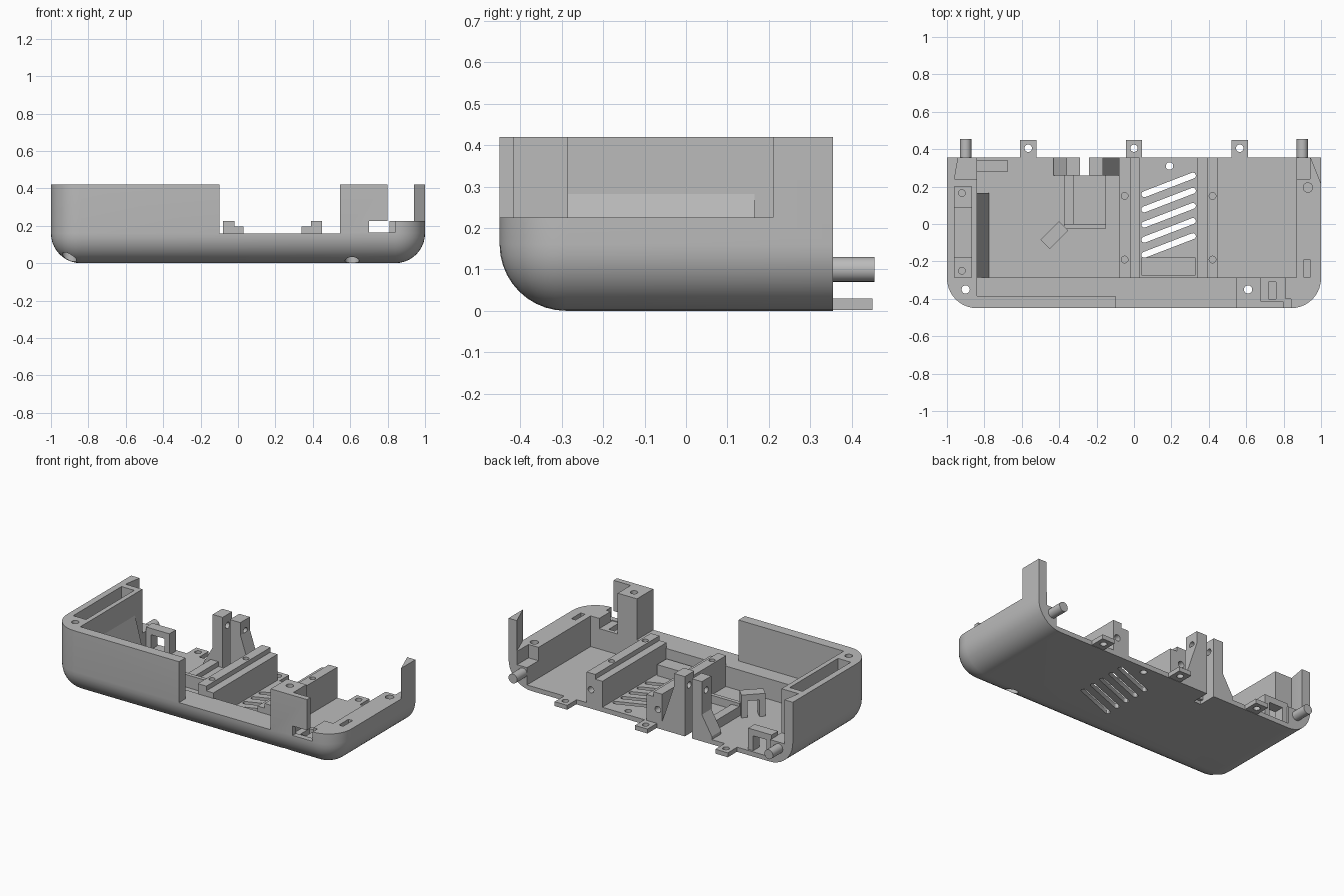
import bpy, bmesh, math
from mathutils import Matrix, Vector

if "Cube" in bpy.data.objects:
    bpy.data.objects.remove(bpy.data.objects["Cube"])

grey = bpy.data.materials.new("plain grey")
grey.use_nodes = True
grey.diffuse_color = (0.5, 0.5, 0.5, 1)
for node in grey.node_tree.nodes:
    if node.type == 'BSDF_PRINCIPLED':
        node.inputs["Base Color"].default_value = (0.5, 0.5, 0.5, 1)


def finish(name, bm):
    bmesh.ops.recalc_face_normals(bm, faces=bm.faces)
    mesh = bpy.data.meshes.new(name)
    bm.to_mesh(mesh)
    bm.free()
    mesh.materials.append(grey)
    ob = bpy.data.objects.new(name, mesh)
    bpy.context.collection.objects.link(ob)
    return ob


def prism(name, pts, lo, hi, axis='Z'):
    """Extrude an outline along z, or an (x, z) outline along y."""
    place = (lambda a, b, h: (a, b, h)) if axis == 'Z' else (lambda a, b, h: (a, h, b))
    bm = bmesh.new()
    low = [bm.verts.new(place(a, b, lo)) for a, b in pts]
    top = [bm.verts.new(place(a, b, hi)) for a, b in pts]
    bm.faces.new(low)
    bm.faces.new(top)
    n = len(pts)
    for i in range(n):
        j = (i + 1) % n
        bm.faces.new((low[i], low[j], top[j], top[i]))
    return finish(name, bm)


def box(name, x0, x1, y0, y1, z0, z1):
    return prism(name, [(x0, y0), (x1, y0), (x1, y1), (x0, y1)], z0, z1)


def rod(name, centre, radius, length, axis='Z', sides=24):
    bm = bmesh.new()
    turn = {'Z': Matrix(), 'X': Matrix.Rotation(math.pi / 2, 4, 'Y'),
            'Y': Matrix.Rotation(math.pi / 2, 4, 'X')}[axis]
    bmesh.ops.create_cone(bm, cap_ends=True, segments=sides, radius1=radius,
                          radius2=radius, depth=length,
                          matrix=Matrix.Translation(centre) @ turn)
    return finish(name, bm)


def slot(name, a, b, radius, z0, z1):
    """Slot cutter with round ends running from a to b."""
    a, b = Vector(a), Vector(b)
    heading = math.atan2(b.y - a.y, b.x - a.x)
    pts = []
    for end, start in ((b, heading - math.pi / 2), (a, heading + math.pi / 2)):
        for i in range(7):
            t = start + math.pi * i / 6
            pts.append((end.x + radius * math.cos(t), end.y + radius * math.sin(t)))
    return prism(name, pts, z0, z1)


def cut(target, *cutters):
    bpy.context.view_layer.objects.active = target
    for c in cutters:
        mod = target.modifiers.new("cut", 'BOOLEAN')
        mod.operation = 'DIFFERENCE'
        mod.solver = 'EXACT'
        mod.object = c
        bpy.ops.object.modifier_apply(modifier=mod.name)
        bpy.data.objects.remove(c)


def smooth(ob):
    bpy.ops.object.select_all(action='DESELECT')
    ob.select_set(True)
    bpy.context.view_layer.objects.active = ob
    bpy.ops.object.shade_smooth_by_angle(angle=math.radians(30))


# Outer shell: block with rounded front corners and rounded lower edges
FLOOR, LEDGE, RIM, TOP = 0.03, 0.16, 0.225, 0.42
BACK, INNER = 0.355, -0.285
bm = bmesh.new()
bmesh.ops.create_cube(bm, size=1, matrix=Matrix.Translation(
    (0, (BACK - 0.45) / 2, TOP / 2)) @ Matrix.Diagonal((2, BACK + 0.45, TOP, 1)))
edges = []
for e in bm.edges:
    m = (e.verts[0].co + e.verts[1].co) / 2
    low, front, side = m.z < 0.01, m.y < -0.44, abs(m.x) > 0.99
    if (low and (front or side)) or (front and side):
        edges.append(e)
bmesh.ops.bevel(bm, geom=edges, offset=0.16, segments=10, profile=0.5, affect='EDGES')
shell = finish("shell", bm)

# Cavity, ledges, side pocket and openings
cut(shell,
    box("cavity", -0.84, 0.87, INNER, 0.5, FLOOR, 1),
    box("front_ledge", -0.84, -0.1, -0.385, -0.27, LEDGE, 1),
    box("front_opening", -0.1, 0.545, -0.6, -0.27, LEDGE, 1),
    box("post_recess", 0.68, 0.81, -0.415, -0.27, LEDGE, 1),
    box("corner_top", 0.8, 1.1, -0.6, -0.27, RIM, 1),
    box("right_rim", 0.86, 1.1, -0.28, 0.21, RIM, 1),
    box("port", 0.7, 0.84, -0.6, -0.4, 0.165, RIM),
    prism("right_back_top", [(0.8, 0.2), (1.1, 0.2), (1.1, 0.21), (1, 0.21), (0.94, 0.36),
                             (0.94, 0.5), (0.8, 0.5)], RIM, 1),
    box("right_back_step", 0.8, 0.94, 0.24, 0.5, 0.14, 1),
    box("left_pocket", -0.96, -0.87, INNER, 0.2, RIM, 1),
    prism("left_back_step", [(-0.96, 0.24), (-0.8, 0.24), (-0.8, 0.5), (-0.94, 0.5),
                             (-0.94, 0.355)], 0.14, 1),
    box("floor_notch", -0.29, -0.24, 0.24, 0.5, -0.1, 0.1))

# Screw holes, rim holes and vent slots
for x in (-0.9, 0.61):
    cut(shell, rod("screw_hole", (x, -0.35, 0.3), 0.022, 1),
        rod("counterbore", (x, -0.35, 0), 0.038, 0.2))
cut(shell, rod("rim_hole", (0.93, 0.195, 0.2), 0.025, 0.2),
    box("rim_slot", 0.91, 0.94, -0.285, -0.19, 0.15, 0.5),
    box("post_slot", 0.72, 0.76, -0.4, -0.31, 0.1, 0.5),
    rod("floor_hole", (0.19, 0.31, 0), 0.02, 0.3))
for i in range(5):
    y = -0.165 + 0.081 * i
    cut(shell, slot("vent", (0.055, y), (0.315, y + 0.1), 0.016, -0.1, 0.1))
smooth(shell)

# Rear tabs and pegs
for i, x in enumerate((-0.565, 0, 0.565)):
    tab = box(f"rear_tab_{i + 1}", x - 0.044, x + 0.044, 0.345, 0.45, 0.002, 0.03)
    cut(tab, rod("tab_hole", (x, 0.405, 0), 0.02, 0.2))
for side, x in (("right", -0.9), ("left", 0.9)):
    smooth(rod(f"{side}_peg", (x, 0.385, 0.1), 0.03, 0.14, 'Y'))

# Two stepped rails mirrored about the middle of the vent area
MID = 0.185
for name, s in (("right_rail", -1), ("left_rail", 1)):
    profile = [(MID + s * d, z) for d, z in (
        (0.155, 0.02), (0.265, 0.02), (0.265, RIM), (0.205, RIM), (0.205, 0.195), (0.155, 0.195))]
    rail = prism(name, profile, INNER - 0.005, BACK, 'Y')
    cx = MID + s * 0.235
    cut(rail, rod("end_hole", (cx, 0.355, 0.12), 0.02, 0.16, 'Y'),
        *[rod("rail_hole", (cx, y, 0.22), 0.018, 0.16) for y in (-0.19, 0.15)])
box("vent_block", 0.04, 0.33, -0.275, -0.18, 0.02, 0.1)

# Rear clip posts with sloping braces
for name, x0, x1, foot, rise in (("right_post", -0.36, -0.29, -0.43, 0.17),
                                 ("left_post", -0.24, -0.165, -0.08, 0.3)):
    post = box(name, x0, x1, 0.26, BACK, 0.01, 0.38)
    cut(post, rod("post_hole", ((x0 + x1) / 2, 0.31, 0.31), 0.02, 0.3, 'X'))
    root = x0 if foot < x0 else x1
    prism(name + "_brace", [(root, 0.02), (foot, 0.02), (foot, 0.05), (root, rise)],
          0.26, BACK, 'Y')

# Low tray in front of the posts
box("tray", -0.32, -0.15, 0, 0.26, 0.02, 0.06)
box("tray_side", -0.375, -0.32, 0, 0.26, 0.02, 0.09)
box("tray_front", -0.375, -0.15, -0.025, 0, 0.02, 0.11)


# Arched brackets
def arch(name, x, y, length, depth, height, angle):
    w, h = length / 2, height
    outline = [(-w, 0), (-w, h), (w, h), (w, 0), (w - 0.035, 0), (w - 0.035, h - 0.04),
               (0.035 - w, h - 0.04), (0.035 - w, 0)]
    ob = prism(name, outline, -depth / 2, depth / 2, 'Y')
    ob.location = (x, y, 0.025)
    ob.rotation_euler.z = angle


arch("angled_bracket", -0.425, -0.06, 0.14, 0.07, 0.15, math.radians(45))
arch("corner_bracket", -0.76, 0.31, 0.165, 0.065, 0.14, 0)

# Sloping inner brace and pocket blocks along the tall side
prism("side_brace", [(-0.845, 0.02), (-0.775, 0.02), (-0.775, 0.04), (-0.845, 0.3)],
      INNER, 0.165, 'Y')
for i, (y0, y1) in enumerate(((INNER, -0.18), (0.085, 0.2))):
    block = box(f"pocket_block_{i + 1}", -0.965, -0.865, y0, y1, 0.2, 0.275)
    cut(block, rod("block_hole", (-0.92, (-0.25, 0.165)[i], 0.27), 0.018, 0.1))
